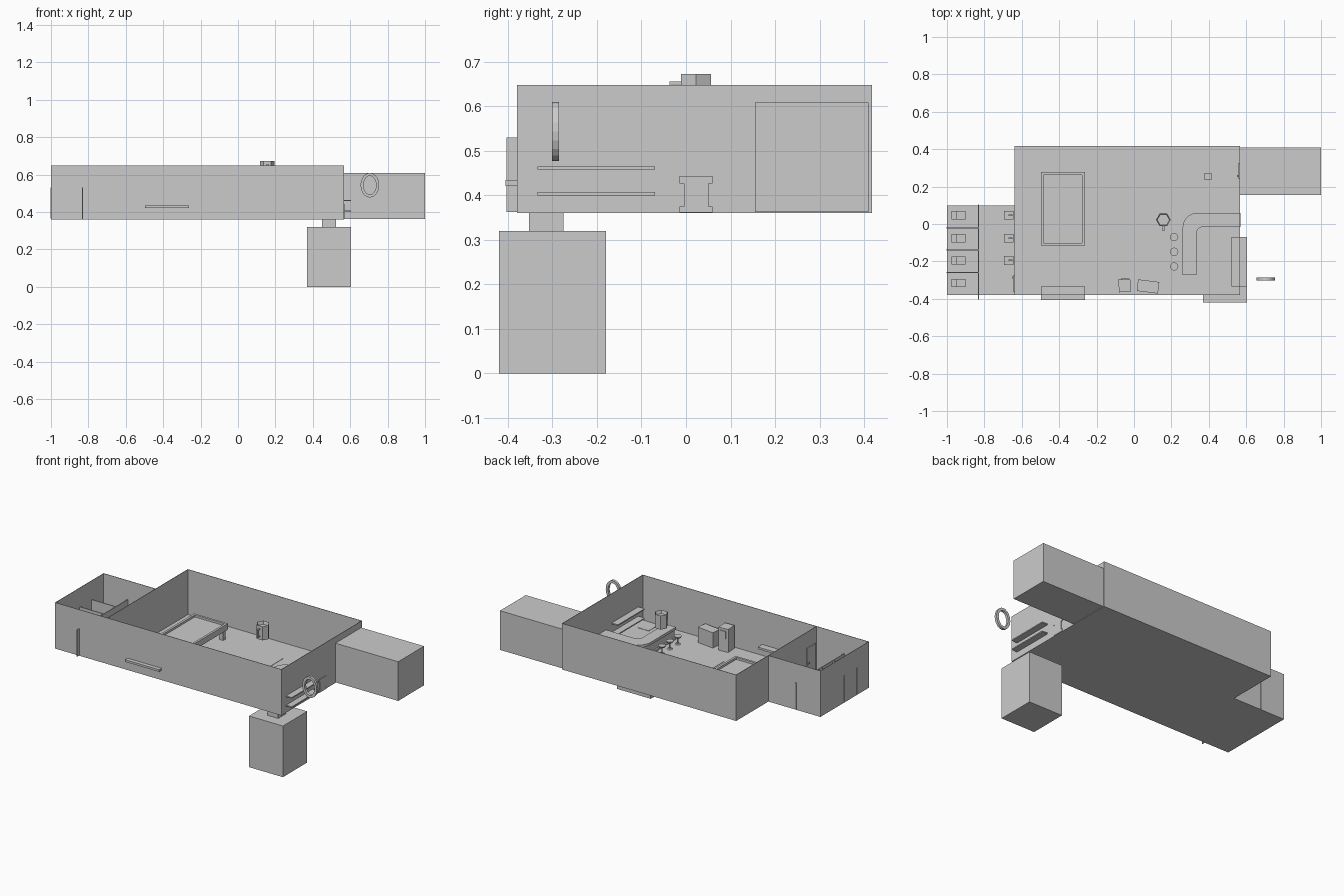
import bpy, bmesh, math
from mathutils import Matrix

if "Cube" in bpy.data.objects:
    bpy.data.objects.remove(bpy.data.objects["Cube"])

grey = bpy.data.materials.new("plain_grey")
grey.diffuse_color = (0.6, 0.6, 0.6, 1)
grey.use_nodes = True
grey.node_tree.nodes["Principled BSDF"].inputs["Base Color"].default_value = grey.diffuse_color


def finish(name, bm):
    bmesh.ops.recalc_face_normals(bm, faces=bm.faces)
    me = bpy.data.meshes.new(name)
    bm.to_mesh(me)
    bm.free()
    me.materials.append(grey)
    ob = bpy.data.objects.new(name, me)
    bpy.context.collection.objects.link(ob)
    return ob


def box(name, x0, x1, y0, y1, z0, z1, turn=0):
    bm = bmesh.new()
    bmesh.ops.create_cube(bm, size=1)
    bmesh.ops.scale(bm, vec=(x1 - x0, y1 - y0, z1 - z0), verts=bm.verts)
    ob = finish(name, bm)
    ob.location = ((x0 + x1) / 2, (y0 + y1) / 2, (z0 + z1) / 2)
    ob.rotation_euler[2] = math.radians(turn)
    return ob


def cone(name, x, y, z0, z1, r0, r1, sides=12, turn=0):
    bm = bmesh.new()
    bmesh.ops.create_cone(bm, cap_ends=True, segments=sides, radius1=r0,
                          radius2=r1, depth=z1 - z0,
                          matrix=Matrix.Rotation(math.radians(turn), 4, 'Z'))
    ob = finish(name, bm)
    ob.location = (x, y, (z0 + z1) / 2)
    return ob


def slab(name, pts, z0, z1):
    bm = bmesh.new()
    f = bm.faces.new([bm.verts.new((x, y, z0)) for x, y in pts])
    ext = bmesh.ops.extrude_face_region(bm, geom=[f], use_keep_orig=True)
    for v in ext["geom"]:
        if isinstance(v, bmesh.types.BMVert):
            v.co.z = z1
    return finish(name, bm)


F, T, W = 0.366, 0.648, 0.003      # floor level, wall top, wall thickness

# Main room and restroom shell, open at the top
box("main_floor", -0.64, 0.566, -0.38, 0.418, 0.36, F)
box("restroom_floor", -1, -0.64, -0.38, 0.1, 0.36, F)
box("front_wall", -1, 0.566, -0.38, -0.38 + W, 0.36, T)
box("back_wall", -0.64, 0.566, 0.418 - W, 0.418, 0.36, T)
box("right_wall", 0.566 - W, 0.566, -0.38, 0.418, 0.36, T)
box("dividing_wall", -0.64, -0.64 + W, -0.38, 0.418, 0.36, T)
box("restroom_left_wall", -1, -1 + W, -0.38, 0.1, 0.36, T)
box("restroom_back_wall", -1, -0.64, 0.1 - W, 0.1, 0.36, T)

# Storage annex, cellar and its shaft
box("storage_annex", 0.566, 1.0, 0.155, 0.41, 0.363, 0.608)
box("cellar", 0.37, 0.605, -0.42, -0.18, 0, 0.32)
box("cellar_shaft", 0.45, 0.525, -0.353, -0.275, 0.32, 0.368)

# Doors with handles
box("restroom_door", -0.646, -0.64, -0.36, -0.275, F, 0.55)
box("restroom_door_handle", -0.653, -0.646, -0.292, -0.28, 0.45, 0.46)
box("annex_door", 0.558, 0.563, 0.24, 0.325, F, 0.55)
box("annex_door_handle", 0.55, 0.558, 0.25, 0.262, 0.45, 0.46)

# Restroom stalls
box("stall_front", -0.834, -0.829, -0.403, 0.105, F - 0.003, 0.53)
for y in (-0.02, -0.138, -0.26):
    box("stall_divider", -1.002, -0.83, y - 0.003, y + 0.003, F, 0.53)
for y in (0.047, -0.076, -0.195, -0.315):
    box("toilet_base", -0.95, -0.915, y - 0.013, y + 0.013, F, 0.395)
    box("toilet_bowl", -0.955, -0.9, y - 0.022, y + 0.022, 0.395, 0.41)
    box("toilet_tank", -0.975, -0.95, y - 0.022, y + 0.022, 0.40, 0.445)
for y in (0.047, -0.076, -0.195):
    box("sink_foot", -0.675, -0.655, y - 0.01, y + 0.01, F, 0.42)
    box("sink_bowl", -0.695, -0.645, y - 0.023, y + 0.023, 0.42, 0.44)
    box("sink_tap", -0.67, -0.65, y - 0.004, y + 0.004, 0.44, 0.455)

# Pool table with raised rails
box("table_bed", -0.497, -0.263, -0.115, 0.277, 0.425, 0.45)
for x0, x1 in ((-0.497, -0.483), (-0.277, -0.263)):
    box("table_side_rail", x0, x1, -0.115, 0.277, 0.45, 0.463)
for y0, y1 in ((-0.115, -0.101), (0.263, 0.277)):
    box("table_end_rail", -0.483, -0.277, y0, y1, 0.45, 0.463)
for x in (-0.475, -0.285):
    for y in (-0.093, 0.255):
        box("table_leg", x - 0.012, x + 0.012, y - 0.012, y + 0.012, F, 0.425)

# Ledge through the front wall, dance floor, small crate
box("front_ledge", -0.498, -0.262, -0.405, -0.335, 0.421, 0.434)
box("dance_floor", -0.135, 0.145, -0.187, 0.237, F, F + 0.002)
box("crate", 0.377, 0.415, 0.235, 0.273, F, 0.405)

# Machines along the front wall
box("tall_machine", -0.082, -0.018, -0.363, -0.295, F, 0.51, 4)
box("tall_machine_screen", -0.07, -0.03, -0.297, -0.29, 0.45, 0.495, 4)
box("low_machine", 0.018, 0.132, -0.365, -0.303, F, 0.462, -7)


# Rounded corner bar counter
def bar_outline(i):
    r0, r1 = 0.08 - i, 0.035 + i
    arc = lambda cx, cy, r, a, b: [
        (cx + r * math.cos(math.radians(a + (b - a) * k / 8)),
         cy + r * math.sin(math.radians(a + (b - a) * k / 8))) for k in range(9)]
    return ([(0.57, 0.06 - i)] + arc(0.34, -0.02, r0, 90, 180)
            + [(0.26 + i, -0.272), (0.335 - i, -0.272)]
            + arc(0.37, -0.05, r1, 180, 90) + [(0.57, -0.015 + i)])


slab("bar_foot", bar_outline(0), 0.361, 0.375)
slab("bar_body", bar_outline(0.01), 0.375, 0.427)
slab("bar_top", bar_outline(0), 0.427, 0.443)

# Back bar shelves
for z in (0.4, 0.458):
    box("bar_shelf", 0.52, 0.605, -0.333, -0.07, z, z + 0.007)

# Bar stools
for y in (-0.07, -0.148, -0.227):
    cone("stool_base", 0.215, y, F, 0.371, 0.016, 0.012)
    cone("stool_post", 0.215, y, 0.371, 0.41, 0.004, 0.004, 8)
    cone("stool_seat", 0.215, y, 0.408, 0.418, 0.018, 0.022)

# Six sided mug, hollowed at the top, with handle
mug = cone("mug", 0.157, 0.022, 0.585, 0.672, 0.039, 0.039, 6, 30)
bm = bmesh.new()
bm.from_mesh(mug.data)
top = max(bm.faces, key=lambda f: f.calc_center_median().z)
bmesh.ops.inset_region(bm, faces=[top], thickness=0.006)
bmesh.ops.translate(bm, vec=(0, 0, -0.02), verts=top.verts)
bm.to_mesh(mug.data)
bm.free()
box("mug_handle_grip", 0.152, 0.162, -0.037, -0.031, 0.605, 0.655)
for z in (0.605, 0.649):
    box("mug_handle_arm", 0.152, 0.162, -0.032, -0.01, z, z + 0.006)

# Floating oval ring beside the shelves
bm = bmesh.new()
n, loops = 20, []
for k in range(n):
    a = 2 * math.pi * k / n
    c, s = math.cos(a), math.sin(a)
    loops.append([bm.verts.new((0.705 + (0.05 - d) * c, -0.293 + h,
                                0.543 + (0.066 - d) * s))
                  for d, h in ((0, -0.008), (0, 0.008), (0.016, 0.008), (0.016, -0.008))])
for k in range(n):
    p, q = loops[k], loops[(k + 1) % n]
    for j in range(4):
        bm.faces.new((p[j], q[j], q[(j + 1) % 4], p[(j + 1) % 4]))
finish("oval_ring", bm)
